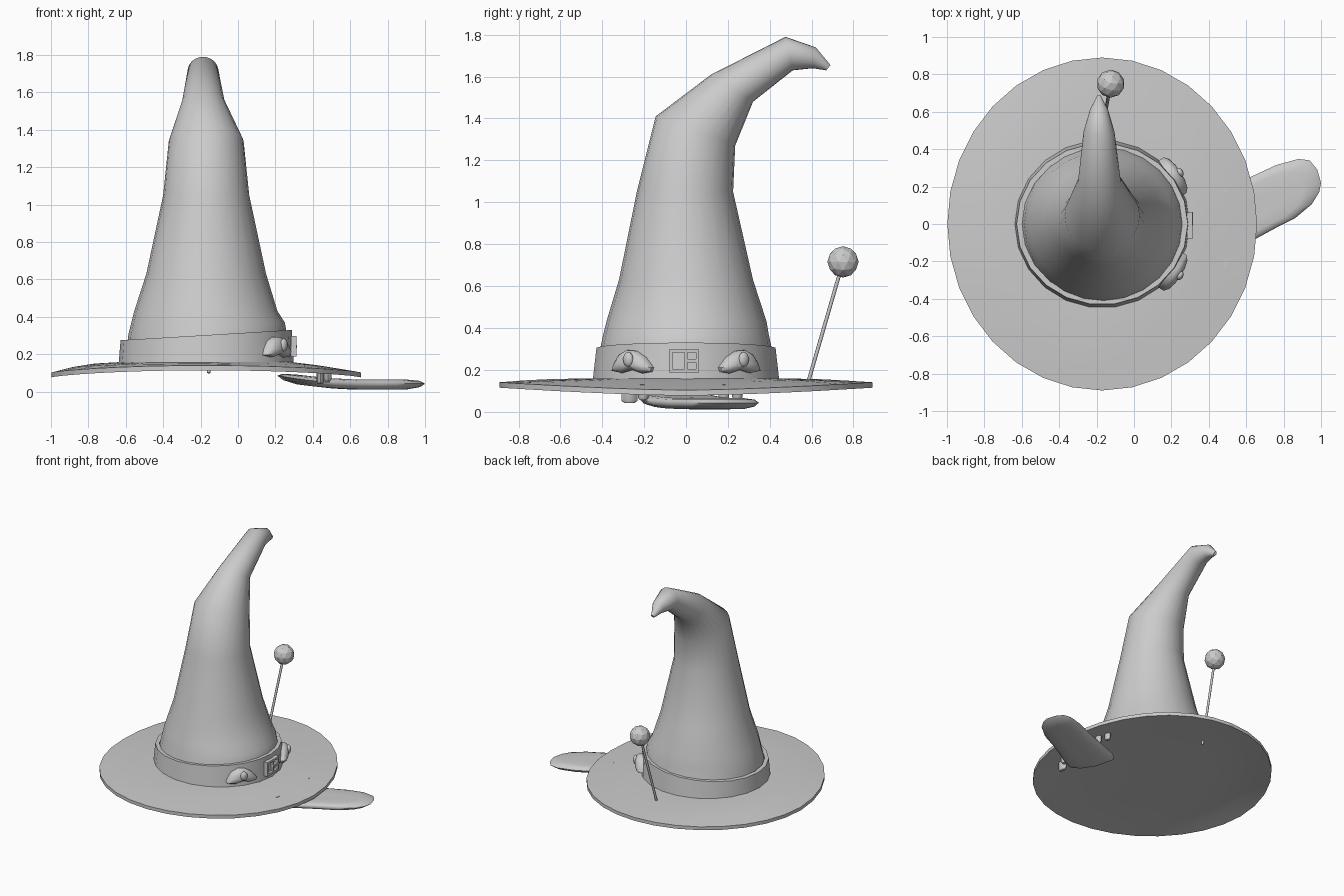
import bpy, bmesh, math
from math import sin, cos, pi
from mathutils import Vector, Matrix

if "Cube" in bpy.data.objects:
    bpy.data.objects.remove(bpy.data.objects["Cube"])

CX = -0.17  # axis of the hat


def finish(name, bm, smooth=None):
    bmesh.ops.recalc_face_normals(bm, faces=bm.faces)
    me = bpy.data.meshes.new(name)
    bm.to_mesh(me)
    bm.free()
    ob = bpy.data.objects.new(name, me)
    bpy.context.collection.objects.link(ob)
    if smooth:
        bpy.ops.object.select_all(action='DESELECT')
        bpy.context.view_layer.objects.active = ob
        ob.select_set(True)
        bpy.ops.object.shade_smooth_by_angle(angle=math.radians(smooth))
    return ob


def loft(name, rings, cap=True, loop=False, smooth=None):
    bm = bmesh.new()
    vs = [[bm.verts.new(p) for p in r] for r in rings]
    n = len(vs[0])
    pairs = list(zip(vs, vs[1:])) + ([(vs[-1], vs[0])] if loop else [])
    for a, b in pairs:
        for i in range(n):
            j = (i + 1) % n
            bm.faces.new((a[i], a[j], b[j], b[i]))
    if cap and not loop:
        bm.faces.new(vs[0])
        bm.faces.new(vs[-1])
    return finish(name, bm, smooth)


def angles(n):
    return [2 * pi * i / n for i in range(n)]


# Brim: drooping oval disc
def brim_pt(f, a, drop):
    edge = 0.102 + 0.038 * abs(sin(a)) ** 1.5
    t = max(0, (f - 0.55) / 0.45)
    z = 0.158 + (edge - 0.158) * t ** (2.0 if cos(a) < 0 else 1.2)
    return (CX + 0.828 * f * cos(a), 0.89 * f * sin(a), z - drop)


fr = [0.02, 0.55, 0.72, 0.86, 1.0]
loft("brim", [[brim_pt(f, a, 0.026) for a in angles(32)] for f in fr] +
     [[brim_pt(f, a, 0) for a in angles(32)] for f in fr[::-1]], smooth=35)

# Crown: each ring spans (y, z) front to (y, z) back, with half width and x centre
crown = [(-.44, .14, .44, .14, .435, -.17), (-.41, .30, .41, .30, .425, -.162),
         (-.395, .37, .395, .37, .41, -.16), (-.38, .43, .385, .43, .383, -.172),
         (-.32, .63, .32, .63, .32, -.17), (-.235, 1.05, .225, 1.05, .23, -.17),
         (-.145, 1.41, .235, 1.27, .20, -.17), (.12, 1.61, .32, 1.48, .115, -.185),
         (.475, 1.79, .51, 1.63, .083, -.187), (.62, 1.74, .605, 1.64, .048, -.187),
         (.69, 1.655, .67, 1.63, .012, -.187)]
rings = []
for y0, z0, y1, z1, hx, cx in crown:
    rings.append([(cx + hx * cos(a), (y0 + y1) / 2 + (y1 - y0) / 2 * sin(a),
                   (z0 + z1) / 2 + (z1 - z0) / 2 * sin(a)) for a in angles(24)])
loft("crown", rings, smooth=50)


# Band: tilted strap around the crown
def band_ring(rx, ry, top):
    r = []
    for a in angles(22):
        x = CX + rx * cos(a)
        r.append((x, ry * sin(a), 0.275 + (x + .62) * .06 if top else 0.15))
    return r


loft("band", [band_ring(.468, .45, 0), band_ring(.458, .432, 1),
              band_ring(.428, .405, 1), band_ring(.43, .41, 0)], loop=True, smooth=30)


# Eyes: half-moon domes with pupils, mirrored in y
def eye_frame(s):
    ang = math.atan2(.25, .386)
    normal = Vector((cos(ang), s * sin(ang), 0))
    tangent = Vector((-sin(ang), s * cos(ang), 0))
    return Vector((.205, s * .25, .235)), normal, tangent


moon = [(.115, -.04), (.105, -.01), (.075, .035), (.03, .058), (-.02, .055),
        (-.07, .025), (-.112, -.025), (-.105, -.045), (-.06, -.052), (0, -.035), (.06, -.05)]
for side, s in (("left", 1), ("right", -1)):
    o, nrm, tan = eye_frame(s)
    layers = [(1, -.015), (1, .018), (.8, .038), (.4, .05)]
    loft(side + "_eye", [[o + nrm * d + tan * (u * k) + Vector((0, 0, v * k)) for u, v in moon]
                         for k, d in layers], smooth=40)
    bm = bmesh.new()
    bmesh.ops.create_uvsphere(bm, u_segments=12, v_segments=8, radius=1)
    p = o + nrm * .048 + Vector((0, 0, .014))
    m = Matrix.Translation(p) @ Matrix.Rotation(math.atan2(nrm.y, nrm.x), 4, 'Z') \
        @ Matrix.Diagonal((.018, .027, .035, 1))
    bmesh.ops.transform(bm, matrix=m, verts=bm.verts)
    finish(side + "_pupil", bm, 60)

# Buckle: square frame with prong, on the front of the band
bm = bmesh.new()
for cy, cz, sy, sz, sx in ((-.073, .242, .016, .11, .03), (.055, .242, .016, .11, .03),
                           (-.01, .289, .142, .016, .03), (-.01, .195, .142, .016, .03),
                           (.0, .242, .013, .10, .02), (.028, .242, .07, .016, .034)):
    m = Matrix.Translation((.298, cy, cz)) @ Matrix.Diagonal((sx, sy, sz, 1))
    bmesh.ops.create_cube(bm, size=1, matrix=m)
finish("buckle", bm)

# Tongue: rounded slab curling down out from under the brim
outline = [(.21, .03), (.25, -.1), (.33, -.19), (.41, -.22), (.52, -.165), (.65, -.08), (.76, -.02),
           (.86, .03), (.95, .105), (.99, .17), (1.0, .22), (.98, .29), (.94, .34), (.88, .348),
           (.76, .315), (.62, .25), (.45, .18), (.28, .10)]
mid = Vector((.62, .06))


def tongue_ring(k, dz):
    r = []
    for p in outline:
        q = mid + (Vector(p) - mid) * k
        z = .042 + .045 * (max(0, .7 - q.x) / .5) ** 2
        r.append((q.x, q.y, z + dz))
    return r


loft("tongue", [tongue_ring(k, d) for k, d in ((.3, -.032), (.75, -.03), (.93, -.018), (1, 0),
                                               (.93, .015), (.75, .022), (.3, .02))], smooth=60)

# Teeth: two pairs of pegs under the brim
for name, x, y, low in (("tooth_1", .44, -.27, .04), ("tooth_2", .48, -.205, .055),
                        ("tooth_3", .48, .18, .05), ("tooth_4", .45, .245, .058)):
    rr = .038 if low < .05 else .025
    loft(name, [[(x + .02 * k * cos(a), y + rr * k * sin(a), z) for a in angles(8)]
                for k, z in ((.65, low), (1, low + .012), (1, .13))], smooth=40)

# Hat pin: thin shaft with a faceted ball
a, b = Vector((-.157, .572, .10)), Vector((-.125, .75, .715))
q = (b - a).to_track_quat('Z', 'Y')
loft("pin_shaft", [[p + q @ Vector((.009 * cos(t), .009 * sin(t), 0)) for t in angles(8)]
                   for p in (a, b)], smooth=50)
bm = bmesh.new()
bmesh.ops.create_icosphere(bm, subdivisions=2, radius=.075, matrix=Matrix.Translation(b))
finish("pin_ball", bm)
